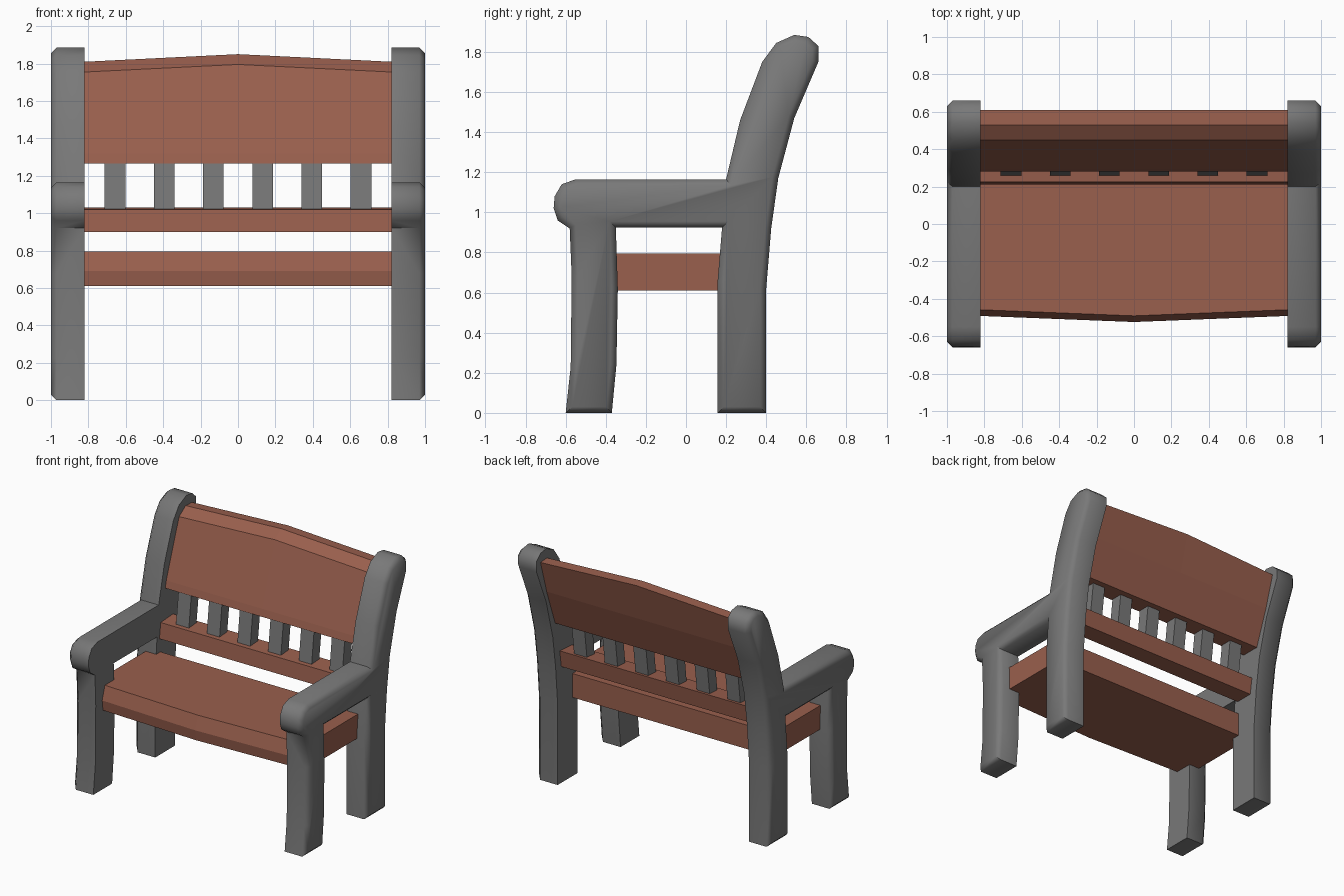
import bpy, bmesh, math

if "Cube" in bpy.data.objects:
    bpy.data.objects.remove(bpy.data.objects["Cube"])


def material(name, color):
    m = bpy.data.materials.new(name)
    m.diffuse_color = (*color, 1)
    m.use_nodes = True
    m.node_tree.nodes["Principled BSDF"].inputs["Base Color"].default_value = m.diffuse_color
    return m


BROWN = material("brown wood", (0.32, 0.115, 0.075))
GREY = material("grey stone", (0.19, 0.19, 0.19))


def finish(bm, name, mat):
    bmesh.ops.recalc_face_normals(bm, faces=bm.faces)
    mesh = bpy.data.meshes.new(name)
    bm.to_mesh(mesh)
    bm.free()
    mesh.materials.append(mat)
    ob = bpy.data.objects.new(name, mesh)
    bpy.context.collection.objects.link(ob)
    return ob


def smooth(ob, degrees):
    bpy.ops.object.select_all(action='DESELECT')
    ob.select_set(True)
    bpy.context.view_layer.objects.active = ob
    bpy.ops.object.shade_smooth_by_angle(angle=math.radians(degrees))


def plank(name, mat, sections):
    """Loft a (y, z) outline through several x stations, with capped ends."""
    bm = bmesh.new()
    rings = [[bm.verts.new((x, y, z)) for y, z in pts] for x, pts in sections]
    for a, b in zip(rings, rings[1:]):
        for i in range(len(a)):
            j = (i + 1) % len(a)
            bm.faces.new((a[i], a[j], b[j], b[i]))
    bm.faces.new(rings[0])
    bm.faces.new(rings[-1])
    return finish(bm, name, mat)


# Side frame: legs, arm and back post in one outline, outer rim chamfered
outline = [(0.40, 0), (0.40, 0.62), (0.425, 0.92), (0.46, 1.17), (0.54, 1.47),
           (0.66, 1.75), (0.66, 1.83), (0.61, 1.875), (0.54, 1.885), (0.45, 1.845),
           (0.38, 1.75), (0.27, 1.46), (0.20, 1.165), (-0.55, 1.165), (-0.62, 1.14),
           (-0.655, 1.08), (-0.66, 1.02), (-0.64, 0.96), (-0.58, 0.92), (-0.57, 0.68),
           (-0.575, 0.23), (-0.60, 0), (-0.37, 0), (-0.347, 0.24), (-0.34, 0.62),
           (-0.35, 0.925), (0.18, 0.925), (0.158, 0.66), (0.158, 0)]
bm = bmesh.new()
inner = bm.faces.new([bm.verts.new((0.82, y, z)) for y, z in outline])
ext = bmesh.ops.extrude_face_region(bm, geom=[inner], use_keep_orig=True)
for v in [g for g in ext['geom'] if isinstance(g, bmesh.types.BMVert)]:
    v.co.x = 0.97
bmesh.ops.recalc_face_normals(bm, faces=bm.faces)
outer = [f for f in bm.faces if all(v.co.x > 0.96 for v in f.verts)]
bmesh.ops.inset_region(bm, faces=outer, thickness=0.03, depth=0, use_even_offset=True)
for v in outer[0].verts:
    v.co.x = 1.0
frame = finish(bm, "side_frames", GREY)
smooth(frame, 50)
mirror = frame.modifiers.new("mirror", 'MIRROR')
mirror.use_axis[0] = True

END = 0.91  # the planks run into the side frames


# Seat with a front edge that comes to a shallow point in the middle
def seat_section(d):
    return [(0.22, 0.61), (0.22, 0.795), (-0.455 - d, 0.795),
            (-0.488 - d, 0.69), (-0.478 - d, 0.61)]


plank("seat", BROWN, [(-END, seat_section(0)), (0, seat_section(0.036)), (END, seat_section(0))])


# Backrest, raised in the middle
def back_section(d):
    return [(0.28, 1.265), (0.294, 1.32), (0.45, 1.75 + d), (0.53, 1.805 + d),
            (0.61, 1.80 + d), (0.535, 1.55), (0.43, 1.265)]


plank("backrest", BROWN, [(-END, back_section(0)), (0, back_section(0.045)), (END, back_section(0))])

# Lower back rail
rail = [(0.21, 0.90), (0.225, 1.02), (0.375, 1.03), (0.355, 0.90)]
plank("lower_rail", BROWN, [(-END, rail), (END, rail)])

# Six leaning slats between rail and backrest
slat = [(0.258, 1.01), (0.29, 1.28), (0.385, 1.28), (0.35, 1.01)]
for i in range(6):
    x = (i - 2.5) * 0.263
    plank(f"slat_{i + 1}", GREY, [(x - 0.055, slat), (x + 0.055, slat)])
